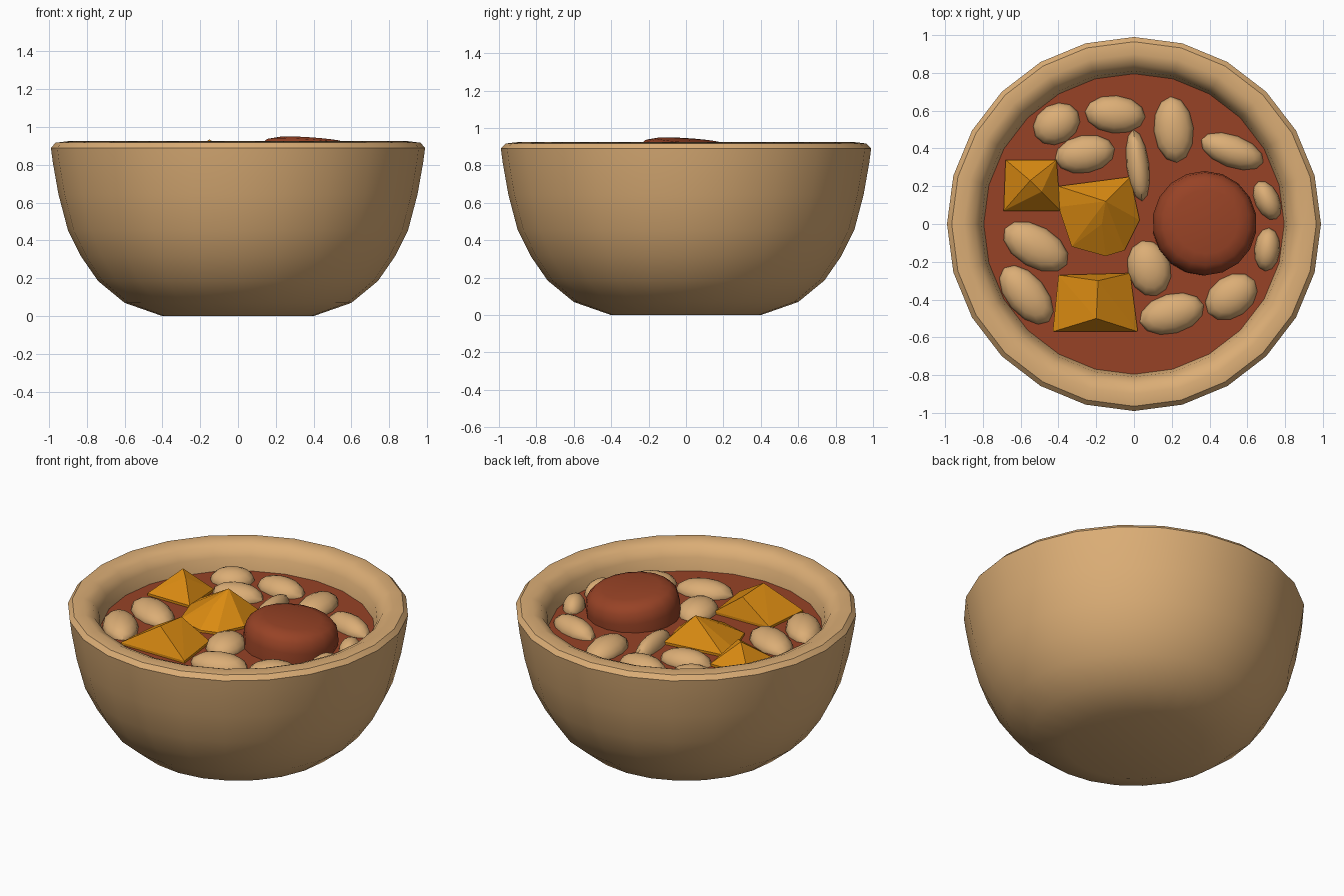
import bpy, bmesh, math
from mathutils import Matrix, Vector

if "Cube" in bpy.data.objects:
    bpy.data.objects.remove(bpy.data.objects["Cube"])


def material(name, rgb):
    m = bpy.data.materials.new(name)
    m.diffuse_color = (*rgb, 1)
    m.use_nodes = True
    m.node_tree.nodes["Principled BSDF"].inputs["Base Color"].default_value = m.diffuse_color
    return m


TAN = material("tan clay", (0.71, 0.42, 0.18))
RED = material("red broth", (0.31, 0.055, 0.019))
ORANGE = material("orange squash", (0.71, 0.26, 0.006))


def finish(bm, name, mat, angle=None):
    bmesh.ops.recalc_face_normals(bm, faces=bm.faces)
    me = bpy.data.meshes.new(name)
    bm.to_mesh(me)
    bm.free()
    me.materials.append(mat)
    ob = bpy.data.objects.new(name, me)
    bpy.context.collection.objects.link(ob)
    if angle:
        bpy.ops.object.select_all(action='DESELECT')
        ob.select_set(True)
        bpy.context.view_layer.objects.active = ob
        bpy.ops.object.shade_smooth_by_angle(angle=math.radians(angle))
    return ob


def lathe(name, mat, profile, sides, angle, matrix=Matrix()):
    """Spin (radius, height) points; radius 0 makes a pole."""
    bm = bmesh.new()
    rings = []
    for r, z in profile:
        if r == 0:
            rings.append([bm.verts.new((0, 0, z))] * sides)
        else:
            rings.append([bm.verts.new((r * math.sin(2 * math.pi * i / sides),
                                        r * math.cos(2 * math.pi * i / sides), z))
                          for i in range(sides)])
    for a, b in zip(rings, rings[1:]):
        for i in range(sides):
            j = (i + 1) % sides
            quad = list(dict.fromkeys((a[i], a[j], b[j], b[i])))
            bm.faces.new(quad)
    bm.transform(matrix)
    return finish(bm, name, mat, angle)


def hull(name, mat, points):
    """Flat-faced chunk from a few corner points."""
    bm = bmesh.new()
    for p in points:
        bm.verts.new(p)
    res = bmesh.ops.convex_hull(bm, input=bm.verts)
    bmesh.ops.delete(bm, geom=[v for v in bm.verts if not v.link_faces], context='VERTS')
    return finish(bm, name, mat)


# bowl: outer wall, rounded rim and inner wall down past the soup
lathe("bowl", TAN, [(0, 0.005), (0.40, 0.005), (0.60, 0.075), (0.74, 0.19), (0.83, 0.32),
                    (0.90, 0.46), (0.95, 0.65), (0.98, 0.82), (0.99, 0.895), (0.965, 0.922),
                    (0.90, 0.93), (0.845, 0.905), (0.81, 0.85), (0.79, 0.74)], 24, 35)

# soup surface
SOUP = 0.77
lathe("soup", RED, [(0, SOUP), (0.797, SOUP)], 24, 30)

# large round meat slice, tilted towards the back right
tilt = Matrix.Translation((0.37, 0, SOUP)) @ Matrix.Rotation(math.radians(5.5), 4, Vector((-1, 1, 0)))
lathe("meat_slice", RED, [(0.27, -0.06), (0.277, 0.06), (0.265, 0.12), (0.23, 0.155),
                          (0.17, 0.17), (0, 0.172)], 18, 35, tilt)

# beans: x, y, half length, half width, angle
BEANS = [(-0.41, 0.53, 0.13, 0.105, 30), (-0.10, 0.58, 0.16, 0.10, -5),
         (0.21, 0.50, 0.175, 0.105, 95), (-0.26, 0.37, 0.16, 0.10, 10),
         (0.02, 0.31, 0.19, 0.06, 97), (0.52, 0.385, 0.175, 0.085, -20),
         (0.705, 0.125, 0.11, 0.065, -65), (0.705, -0.135, 0.115, 0.068, 85),
         (0.515, -0.385, 0.15, 0.11, 35), (0.20, -0.475, 0.175, 0.105, 15),
         (0.08, -0.235, 0.15, 0.115, -75), (-0.52, -0.12, 0.19, 0.11, -30),
         (-0.57, -0.375, 0.185, 0.105, -50)]
for n, (x, y, a, b, ang) in enumerate(BEANS, 1):
    bm = bmesh.new()
    bmesh.ops.create_uvsphere(bm, u_segments=12, v_segments=8, radius=1)
    bm.transform(Matrix.Translation((x, y, SOUP))
                 @ Matrix.Rotation(math.radians(ang), 4, 'Z')
                 @ Matrix.Diagonal((a, b, 0.075, 1)))
    finish(bm, f"bean_{n}", TAN, 40)

# squash chunks: outline at the soup line plus raised ridge points
CHUNKS = {
    "squash_left": ([(-0.68, 0.34), (-0.41, 0.34), (-0.39, 0.07), (-0.69, 0.07)],
                    [(-0.55, 0.23, 0.92), (-0.49, 0.17, 0.90)]),
    "squash_middle": ([(-0.40, 0.20), (-0.02, 0.25), (0.03, 0.02), (-0.05, -0.14),
                       (-0.15, -0.17), (-0.33, -0.12), (-0.40, 0.09)],
                      [(-0.15, 0.12, 0.94), (-0.17, 0.0, 0.88)]),
    "squash_front": ([(-0.40, -0.27), (-0.02, -0.26), (0.02, -0.57), (-0.43, -0.57)],
                     [(-0.19, -0.30, 0.91), (-0.20, -0.50, 0.925)]),
}
for name, (outline, ridge) in CHUNKS.items():
    hull(name, ORANGE, [(x, y, z) for x, y in outline for z in (SOUP - 0.05, SOUP + 0.015)] + ridge)

# rest the model on the floor
for ob in bpy.context.collection.objects:
    ob.location.z -= 0.005
